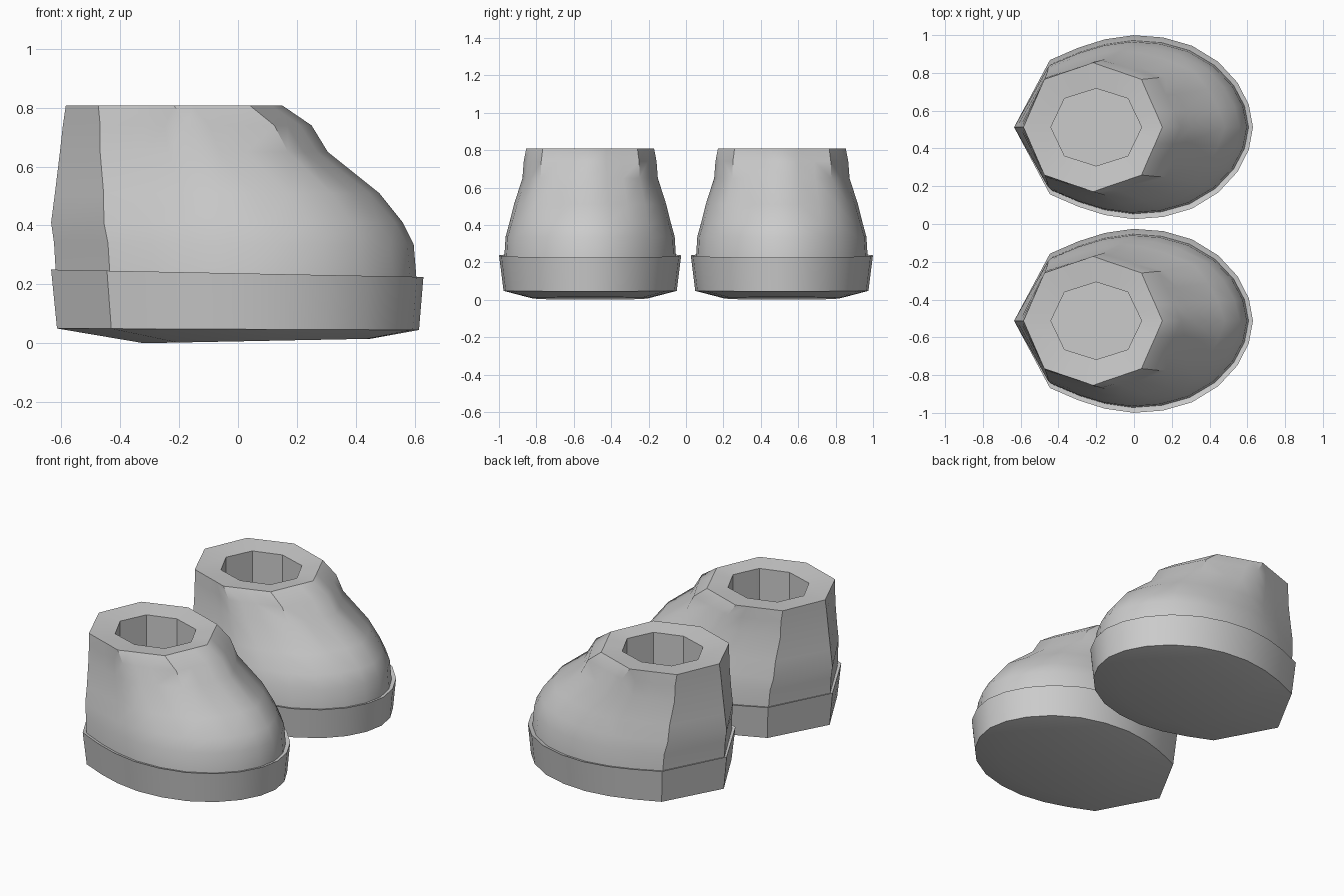
import bpy, bmesh, math

if "Cube" in bpy.data.objects:
    bpy.data.objects.remove(bpy.data.objects["Cube"])

# Half outlines (length, width) in unit space, heel to toe
OVAL = [(-1, 0), (-.70, .73), (-.46, .865), (-.24, .955), (0, 1), (.25, .975),
        (.49, .885), (.71, .71), (.87, .485), (.965, .245), (1, 0)]
OCTAGON = [(-1, 0), (-.70, .74), (-.35, .87), (-.17, .935), (0, 1), (.17, .935),
           (.35, .87), (.70, .74), (.80, .49), (.90, .25), (1, 0)]


def ring(heel, toe, half_width, z_heel, z_toe, t=0.0):
    """Closed section; t blends the oval into the octagon."""
    half = [((1 - t) * a[0] + t * b[0], (1 - t) * a[1] + t * b[1])
            for a, b in zip(OVAL, OCTAGON)]
    outline = half + [(u, -v) for u, v in half[-2:0:-1]]
    mid, length = (heel + toe) / 2, (toe - heel) / 2
    return [(mid + u * length, v * half_width,
             z_heel + (z_toe - z_heel) * (u + 1) / 2) for u, v in outline]


def loft(name, rings, y, side):
    """Skin the sections, cap both ends, and place one of the pair."""
    bm = bmesh.new()
    rows = [[bm.verts.new((p[0], y * side + p[1] * side, p[2])) for p in r] for r in rings]
    n = len(rows[0])
    for a, b in zip(rows, rows[1:]):
        for i in range(n):
            j = (i + 1) % n
            bm.faces.new((a[i], a[j], b[j], b[i]))
    bm.faces.new(rows[0])
    bm.faces.new(rows[-1])
    bmesh.ops.recalc_face_normals(bm, faces=bm.faces)
    mesh = bpy.data.meshes.new(name)
    bm.to_mesh(mesh)
    bm.free()
    obj = bpy.data.objects.new(name, mesh)
    bpy.context.collection.objects.link(obj)
    bpy.ops.object.select_all(action='DESELECT')
    obj.select_set(True)
    bpy.context.view_layer.objects.active = obj
    bpy.ops.object.shade_smooth_by_angle(angle=math.radians(35))


# Sole: rounded underside, flared wall, narrow top lip
SOLE = [ring(-.32, .45, .31, 0, .015),
        ring(-.615, .615, .463, .05, .045),
        ring(-.635, .63, .487, .25, .225),
        ring(-.60, .595, .455, .24, .215)]

# Upper: body, ankle, octagonal collar, then the foot opening
UPPER = [ring(-.618, .608, .46, .22, .20),
         ring(-.625, .597, .452, .34, .335),
         ring(-.635, .56, .432, .41, .41, .15),
         ring(-.622, .48, .407, .51, .51, .4),
         ring(-.605, .305, .362, .65, .65, .7),
         ring(-.595, .25, .355, .74, .74, .9),
         ring(-.585, .15, .342, .808, .808, 1),
         ring(-.44, .04, .205, .795, .795, 1),
         ring(-.44, .04, .205, .40, .40, 1)]

# The mirrored pair
for label, side in (("left", 1), ("right", -1)):
    loft(label + "_sole", SOLE, .5125, side)
    loft(label + "_shoe_upper", UPPER, .5125, side)
